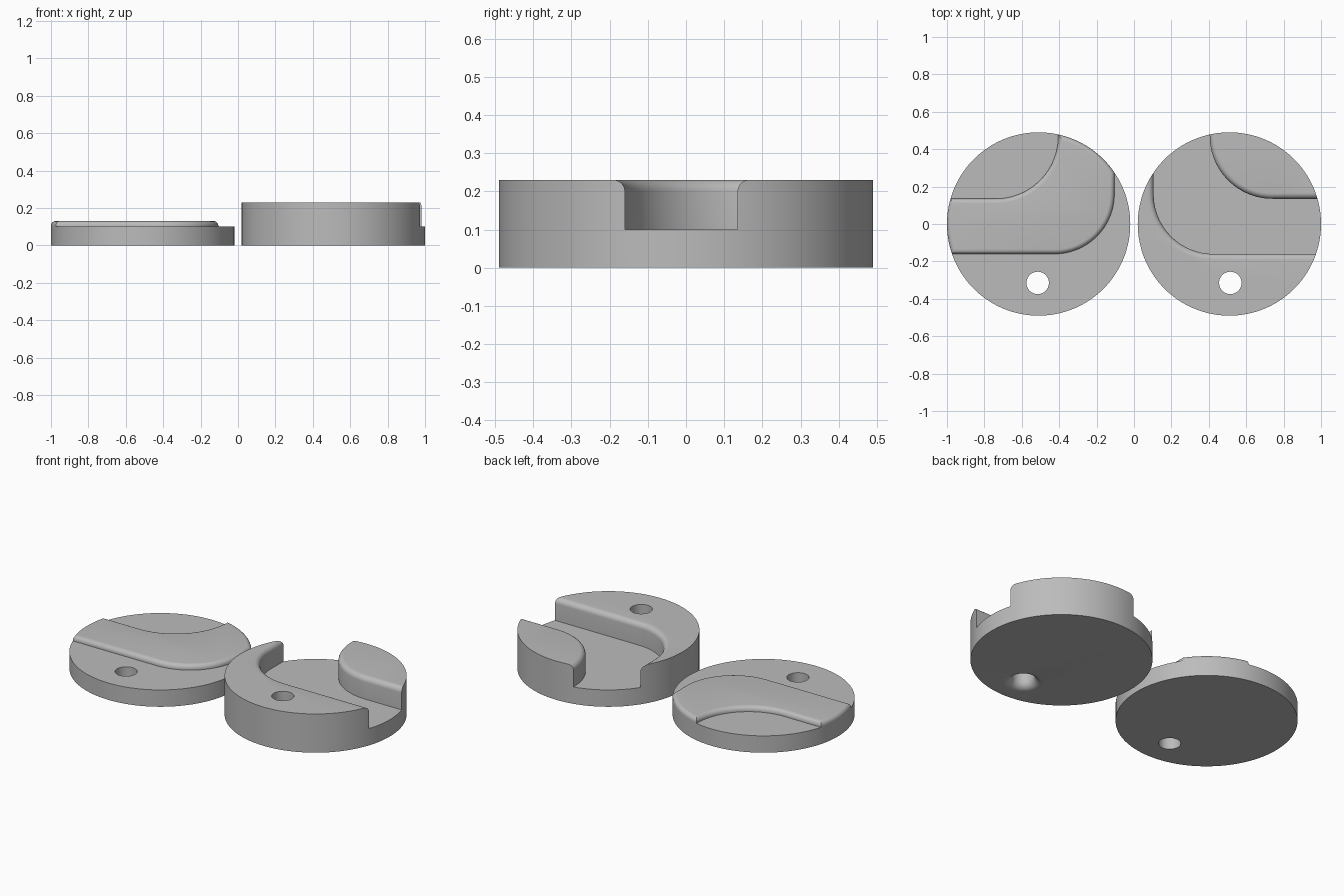
import bpy, bmesh
from math import sin, cos, pi

if "Cube" in bpy.data.objects:
    bpy.data.objects.remove(bpy.data.objects["Cube"])

RADIUS, OFFSET = 0.49, 0.51
FLOOR, BAND_TOP, BLOCK_TOP = 0.10, 0.13, 0.23

grey = bpy.data.materials.new("plain grey")
grey.use_nodes = True
grey.diffuse_color = (0.5, 0.5, 0.5, 1)
grey.node_tree.nodes["Principled BSDF"].inputs["Base Color"].default_value = (0.5, 0.5, 0.5, 1)


def loft(name, layers):
    """Closed solid through stacked outlines; layers are (z, outline)."""
    bm = bmesh.new()
    rings = [[bm.verts.new((x, y, z)) for x, y in outline] for z, outline in layers]
    n = len(rings[0])
    for low, high in zip(rings, rings[1:]):
        for i in range(n):
            j = (i + 1) % n
            bm.faces.new((low[i], low[j], high[j], high[i]))
    bm.faces.new(rings[0][::-1])
    bm.faces.new(rings[-1])
    bmesh.ops.recalc_face_normals(bm, faces=bm.faces[:])
    mesh = bpy.data.meshes.new(name)
    bm.to_mesh(mesh)
    bm.free()
    obj = bpy.data.objects.new(name, mesh)
    bpy.context.collection.objects.link(obj)
    return obj


def arc(cx, cy, r, start, end, steps=32):
    return [(cx + r * cos(start + (end - start) * i / steps),
             cy + r * sin(start + (end - start) * i / steps)) for i in range(steps + 1)]


def lathe(name, cx, cy, profile, steps=128):
    return loft(name, [(z, arc(cx, cy, r, 0, 2 * pi, steps)[:-1]) for r, z in profile])


def curved_path(d, side):
    """Outline of the bent track, widened by d on both edges."""
    outer = arc(0.425, 0.16, 0.32 + d, 1.5 * pi, pi)
    inner = arc(0.74, 0.47, 0.335 - d, pi, 1.5 * pi)
    pts = [(1.1, -0.16 - d)] + outer + [(0.105 - d, 0.7), (0.405 + d, 0.7)]
    pts += inner + [(1.1, 0.135 + d)]
    return [(side * x, y) for x, y in pts]


def quarter(r, steps=6):
    """Rounding steps as (sideways, upward) distances."""
    return [(r * (1 - cos(a)), r * sin(a)) for a in (pi / 2 * i / steps for i in range(steps + 1))]


def combine(obj, other, operation):
    mod = obj.modifiers.new(operation, "BOOLEAN")
    mod.operation, mod.object, mod.solver = operation, other, "EXACT"
    bpy.context.view_layer.objects.active = obj
    bpy.ops.object.modifier_apply(modifier=mod.name)
    bpy.data.objects.remove(other)


# Low disc with a plain through hole
low_disc = lathe("low_disc", -OFFSET, 0, [(RADIUS, 0), (RADIUS, FLOOR)])
combine(low_disc, lathe("hole_cutter", -0.515, -0.315, [(0.06, -0.1), (0.06, 0.3)], 48), "DIFFERENCE")

# Raised bent band, rounded along its sides and at the rim
edge = 0.025
rise = [(s, BAND_TOP - edge + u) for s, u in quarter(edge)]
raised_band = loft("raised_band", [(FLOOR, curved_path(0, -1))]
                   + [(z, curved_path(-s, -1)) for s, z in rise]
                   + [(0.2, curved_path(-edge, -1))])
combine(raised_band, lathe("rim_cutter", -OFFSET, 0,
        [(RADIUS, 0.05)] + [(RADIUS - s, z) for s, z in rise]), "INTERSECT")

# Tall disc with a bent channel whose upper edges are rounded over
tall_disc = lathe("tall_disc", OFFSET, 0, [(RADIUS, 0), (RADIUS, BLOCK_TOP)])
edge = 0.03
channel = loft("channel_cutter", [(FLOOR, curved_path(0, 1))]
               + [(BLOCK_TOP - edge + u, curved_path(s, 1)) for s, u in quarter(edge)]
               + [(0.4, curved_path(edge, 1))])
combine(tall_disc, channel, "DIFFERENCE")

# Through hole that flares at the underside
flare = 0.045
profile = [(0.06 + flare, -0.1)] + [(0.06 + flare - u, s) for s, u in
                                    [(flare - a, flare - b) for a, b in quarter(flare)][::-1]]
profile = [(0.06 + flare, -0.1)] + [(0.06 + flare - u, s) for s, u in quarter(flare)] + [(0.06, 0.4)]
combine(tall_disc, lathe("flared_cutter", 0.515, -0.315, profile, 48), "DIFFERENCE")

# Finish
for obj in (low_disc, raised_band, tall_disc):
    obj.data.materials.clear()
    obj.data.materials.append(grey)
    bpy.ops.object.select_all(action="DESELECT")
    obj.select_set(True)
    bpy.context.view_layer.objects.active = obj
    bpy.ops.object.shade_smooth_by_angle(angle=pi / 6)
